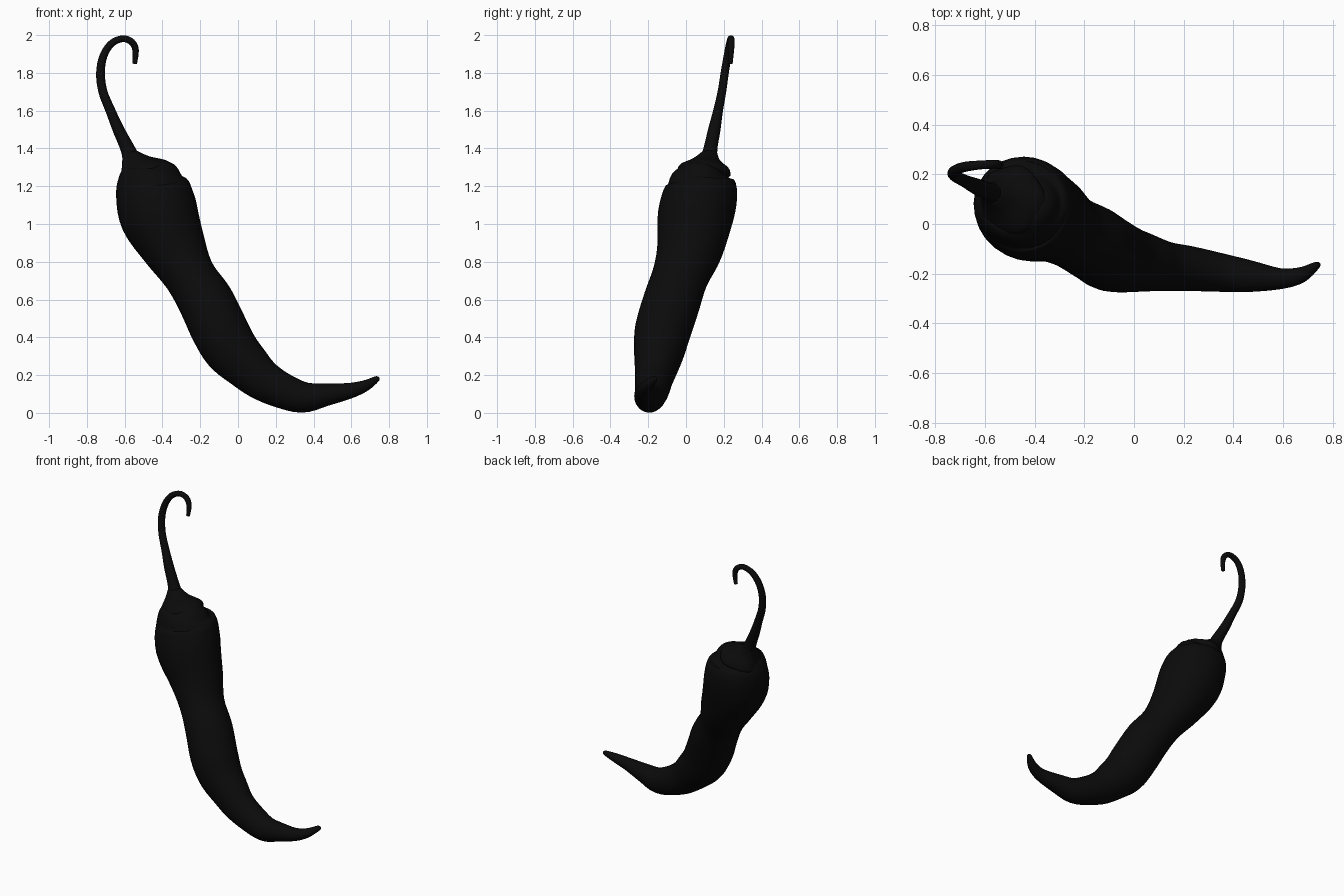
import bpy, bmesh, math
from mathutils import Vector

cube = bpy.data.objects.get("Cube")
if cube:
    bpy.data.objects.remove(cube, do_unlink=True)

black = bpy.data.materials.new("pepper black")
black.use_nodes = True
colour = (0.0032, 0.0032, 0.0032, 1)
black.diffuse_color = colour
black.node_tree.nodes["Principled BSDF"].inputs["Base Color"].default_value = colour


def smooth_rows(rows, steps):
    """Catmull-Rom interpolation of the section rows."""
    out = []
    last = len(rows) - 1
    for i in range(last):
        quad = [rows[max(i - 1, 0)], rows[i], rows[i + 1], rows[min(i + 2, last)]]
        for s in range(steps):
            t = s / steps
            out.append([0.5 * (2 * b + (c - a) * t + (2 * a - 5 * b + 4 * c - d) * t * t
                               + (3 * b - a - 3 * c + d) * t ** 3)
                        for a, b, c, d in zip(*quad)])
    out.append(list(rows[-1]))
    return out


def loft(name, rows, steps=4, sides=28, axis=None, lobes=0):
    """Skin elliptical sections: x, y, z, half width, half depth."""
    rows = smooth_rows(rows, steps)
    centres = [Vector(r[:3]) for r in rows]
    bm = bmesh.new()
    rings = []
    previous = None
    for i, (c, r) in enumerate(zip(centres, rows)):
        tangent = axis or centres[min(i + 1, len(rows) - 1)] - centres[max(i - 1, 0)]
        tangent = tangent.normalized()
        across = Vector((0, 1, 0)).cross(tangent).normalized()
        if previous and across.dot(previous) < 0:
            across = -across
        previous = across
        depth = tangent.cross(across)
        ring = []
        for k in range(sides):
            a = math.tau * k / sides
            swell = 1 + lobes * math.cos(5 * a)
            ring.append(bm.verts.new(c + swell * (across * r[3] * math.cos(a)
                                                  + depth * r[4] * math.sin(a))))
        rings.append(ring)
    for lower, upper in zip(rings, rings[1:]):
        for k in range(sides):
            n = (k + 1) % sides
            bm.faces.new((lower[k], lower[n], upper[n], upper[k]))
    bm.faces.new(rings[0])
    bm.faces.new(rings[-1])
    bmesh.ops.recalc_face_normals(bm, faces=bm.faces)
    mesh = bpy.data.meshes.new(name)
    bm.to_mesh(mesh)
    bm.free()
    mesh.materials.append(black)
    obj = bpy.data.objects.new(name, mesh)
    bpy.context.collection.objects.link(obj)
    bpy.ops.object.select_all(action='DESELECT')
    obj.select_set(True)
    bpy.context.view_layer.objects.active = obj
    bpy.ops.object.shade_smooth_by_angle(angle=math.radians(50))
    return obj


# Curved fruit, from the shoulder to the upturned tip
loft("pepper_body", [
    (-.46, .09, 1.31, .07, .06),
    (-.455, .085, 1.285, .14, .115),
    (-.457, .08, 1.24, .178, .165),
    (-.448, .08, 1.17, .2, .193),
    (-.415, .05, 1.04, .208, .2),
    (-.335, .02, .87, .17, .175),
    (-.255, -.03, .725, .137, .15),
    (-.17, -.075, .59, .147, .152),
    (-.1, -.12, .445, .15, .15),
    (-.04, -.14, .34, .145, .136),
    (.04, -.155, .255, .128, .118),
    (.125, -.17, .178, .11, .1),
    (.23, -.18, .12, .095, .09),
    (.345, -.195, .083, .082, .078),
    (.465, -.21, .096, .06, .064),
    (.59, -.22, .117, .042, .042),
    (.672, -.205, .143, .03, .032),
    (.732, -.168, .178, .017, .016),
    (.743, -.16, .187, .008, .008),
])

# Leafy cap draped over the shoulder
loft("cap", [
    (-.475, .09, 1.25, .11, .11),
    (-.492, .095, 1.268, .14, .14),
    (-.505, .1, 1.298, .125, .125),
    (-.545, .11, 1.335, .075, .072),
    (-.575, .125, 1.375, .041, .041),
], sides=20, axis=Vector((-.32, .1, 1)), lobes=.04)

# Hooked stem
loft("stem", [
    (-.56, .12, 1.33, .05, .05),
    (-.585, .13, 1.4, .038, .037),
    (-.633, .15, 1.5, .031, .033),
    (-.675, .17, 1.6, .026, .026),
    (-.715, .19, 1.7, .024, .023),
    (-.728, .205, 1.8, .023, .022),
    (-.712, .22, 1.89, .021, .021),
    (-.67, .232, 1.955, .019, .02),
    (-.61, .238, 1.981, .018, .018),
    (-.562, .24, 1.963, .018, .018),
    (-.542, .238, 1.92, .017, .017),
    (-.547, .235, 1.848, .012, .012),
], sides=14)
